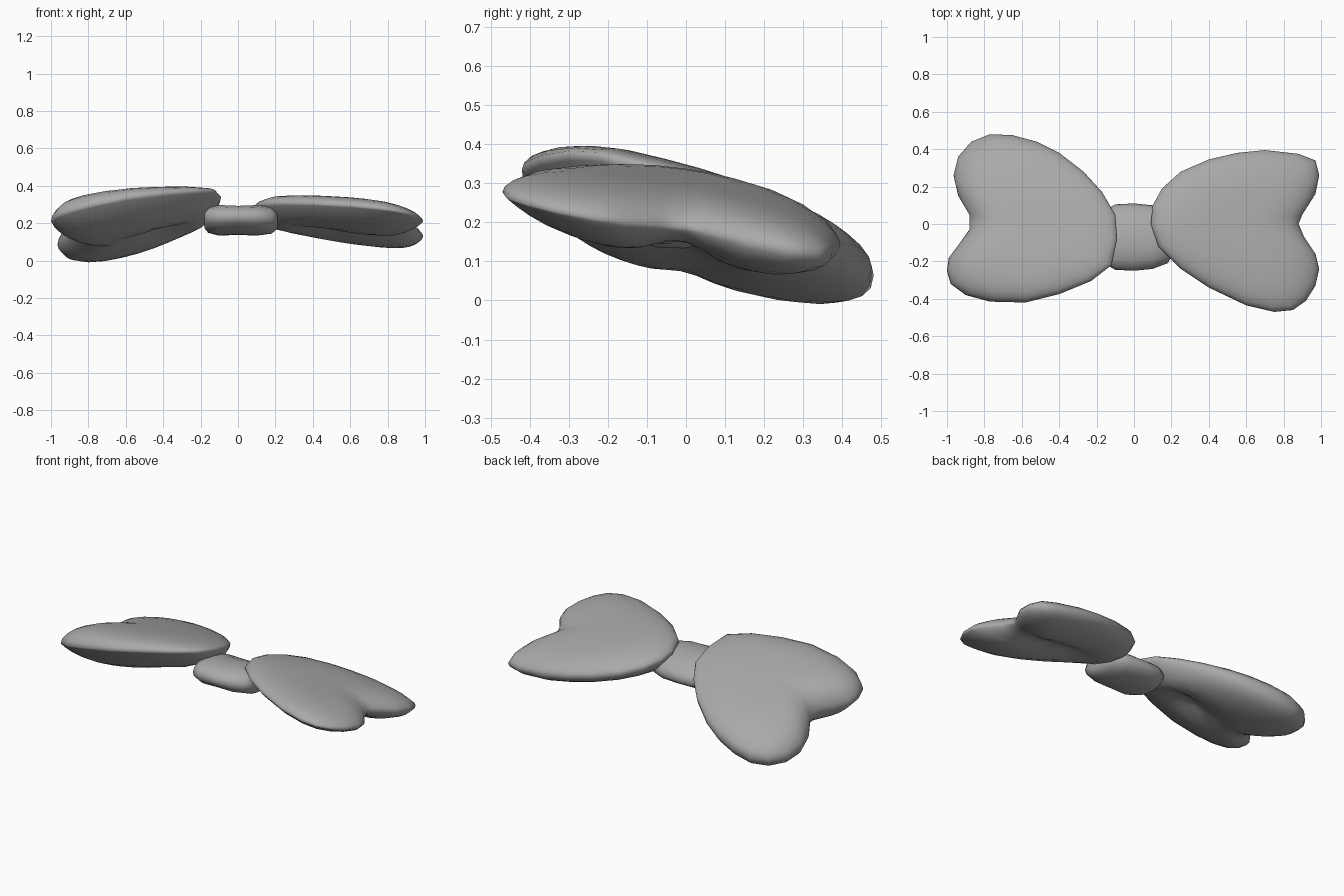
import bpy, bmesh, math
from mathutils import Vector

if "Cube" in bpy.data.objects:
    bpy.data.objects.remove(bpy.data.objects["Cube"])

grey = bpy.data.materials.new("plain grey")
grey.use_nodes = True
grey.diffuse_color = (0.4, 0.4, 0.4, 1)
grey.node_tree.nodes["Principled BSDF"].inputs["Base Color"].default_value = grey.diffuse_color


def finish(name, bm):
    bmesh.ops.recalc_face_normals(bm, faces=bm.faces)
    mesh = bpy.data.meshes.new(name)
    bm.to_mesh(mesh)
    bm.free()
    for poly in mesh.polygons:
        poly.use_smooth = True
    mesh.materials.append(grey)
    obj = bpy.data.objects.new(name, mesh)
    bpy.context.collection.objects.link(obj)
    return obj


def bridge(bm, ring_a, ring_b):
    count = len(ring_a)
    for i in range(count):
        j = (i + 1) % count
        bm.faces.new((ring_a[i], ring_a[j], ring_b[j], ring_b[i]))


def cap(bm, ring, tip):
    for i, v in enumerate(ring):
        bm.faces.new((v, ring[(i + 1) % len(ring)], tip))


def bell(value, centre, width):
    return math.exp(-((value - centre) / width) ** 2)


# Puffed heart loop: tilted rim, domed top, belly thin at the front and full
# at the back, with a fold running towards the knot
def loop(name, outline, middle, plane, top, top_taper, bottom, fold_at, fold_width):
    base, slope_x, slope_y = plane
    bm = bmesh.new()

    def point(s, p, side):
        x = middle + (p[0] - middle) * s
        y = p[1] * s
        z = base + slope_x * x + slope_y * y
        out = abs(x)
        if side > 0:
            z += (top + top_taper * out) * (1 - s ** 3.5) ** 0.55
        else:
            fold = 1 - 0.5 * bell(out, fold_at, fold_width) * bell(y, -0.02, 0.1)
            root = 0.06 * bell(out, 0.15, 0.15) * bell(y, 0, 0.15)
            z -= (bottom * fold + root) * (1 - s ** 3) ** (0.7 - 0.5 * y)
        return bm.verts.new((x, y, z))

    rim = [point(1, p, 1) for p in outline]
    for side in (1, -1):
        last = rim
        for s in (0.985, 0.94, 0.87, 0.78, 0.65, 0.5, 0.35, 0.18):
            ring = [point(s, p, side) for p in outline]
            bridge(bm, last, ring)
            last = ring
        cap(bm, last, point(0, outline[0], side))
    return finish(name, bm)


right_outline = [
    (-.09, -.08), (-.1, .05), (-.17, .17), (-.27, .28), (-.4, .38), (-.52, .44),
    (-.65, .475), (-.77, .48), (-.87, .44), (-.94, .36), (-.965, .26), (-.94, .15),
    (-.88, .05), (-.88, -.03), (-.93, -.1), (-.99, -.18), (-1, -.25), (-.98, -.32),
    (-.9, -.38), (-.77, -.415), (-.58, -.42), (-.4, -.375), (-.23, -.305), (-.12, -.22)]
left_outline = [
    (.09, 0), (.1, .1), (.15, .19), (.25, .28), (.4, .345), (.55, .38),
    (.7, .395), (.88, .375), (.97, .34), (.99, .26), (.97, .16), (.9, .05),
    (.88, 0), (.91, -.07), (.97, -.16), (.99, -.24), (.97, -.33), (.92, -.41),
    (.85, -.46), (.75, -.47), (.6, -.435), (.4, -.34), (.25, -.24), (.13, -.12)]

loop("right_loop", right_outline, -.55, (.335, .19, -.26), .045, .1, .145, .38, .2)
loop("left_loop", left_outline, .55, (.3, -.13, -.16), .08, 0, .11, .6, .4)

# Centre knot: rings along x, slightly pinched in the middle
bm = bmesh.new()
rings = []
for x, depth, height in ((-.18, .09, .04), (-.16, .14, .065), (-.1, .175, .08), (0, .18, .075),
                         (.1, .17, .08), (.18, .14, .07), (.21, .09, .045)):
    ring = []
    for i in range(16):
        a = math.tau * i / 16
        y = depth * math.cos(a)
        ring.append(bm.verts.new((x, y - .07, .215 + height * math.sin(a) - .12 * y)))
    if rings:
        bridge(bm, rings[-1], ring)
    rings.append(ring)
for ring in (rings[0], rings[-1]):
    centre = sum((v.co for v in ring), Vector()) / len(ring)
    cap(bm, ring, bm.verts.new(centre))
finish("centre_knot", bm)
